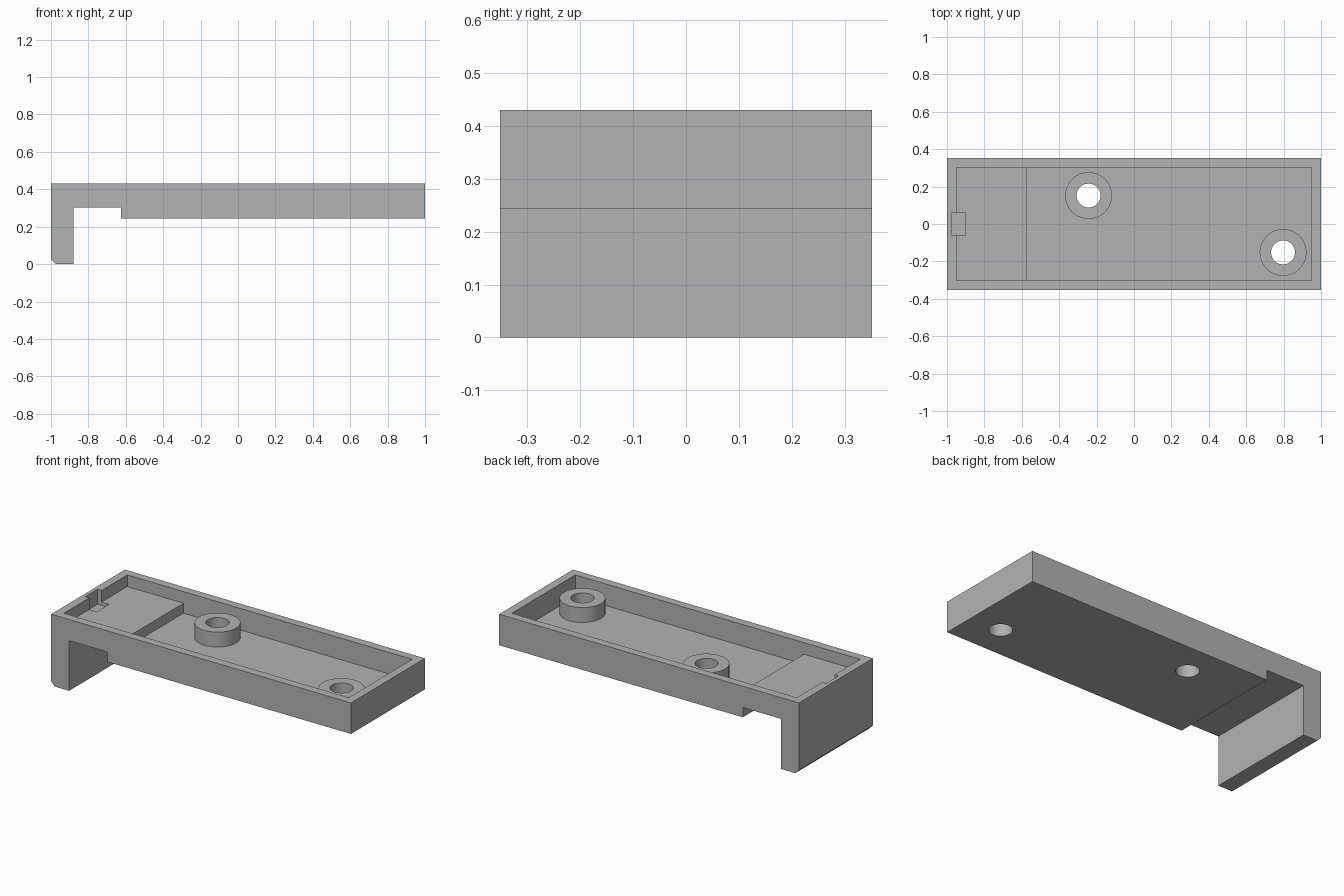
import bpy
import bmesh
import math

default = bpy.data.objects.get("Cube")
if default:
    bpy.data.objects.remove(default, do_unlink=True)

grey = bpy.data.materials.new("plain grey")
grey.use_nodes = True
colour = (0.45, 0.45, 0.45, 1)
grey.diffuse_color = colour
grey.node_tree.nodes["Principled BSDF"].inputs["Base Color"].default_value = colour

HALF_WIDTH, TOP, BOTTOM = 0.352, 0.43, 0.243
FLOOR, SHELF = 0.30, 0.36


def make_object(name, bm):
    bmesh.ops.recalc_face_normals(bm, faces=bm.faces)
    mesh = bpy.data.meshes.new(name)
    bm.to_mesh(mesh)
    bm.free()
    mesh.materials.append(grey)
    obj = bpy.data.objects.new(name, mesh)
    bpy.context.collection.objects.link(obj)
    return obj


def extrusion(name, profile, half_width):
    """Extrude an x-z outline along y, symmetric about y = 0."""
    bm = bmesh.new()
    face = bm.faces.new([bm.verts.new((x, -half_width, z)) for x, z in profile])
    result = bmesh.ops.extrude_face_region(bm, geom=[face])
    moved = [v for v in result["geom"] if isinstance(v, bmesh.types.BMVert)]
    bmesh.ops.translate(bm, verts=moved, vec=(0, 2 * half_width, 0))
    return make_object(name, bm)


def cylinder(name, centre, radius, low, high):
    bm = bmesh.new()
    bmesh.ops.create_cone(bm, cap_ends=True, segments=64, radius1=radius,
                          radius2=radius, depth=high - low)
    bmesh.ops.translate(bm, verts=bm.verts, vec=(*centre, (low + high) / 2))
    return make_object(name, bm)


def combine(target, tool, operation):
    mod = target.modifiers.new(tool.name, "BOOLEAN")
    mod.object, mod.operation, mod.solver = tool, operation, "EXACT"
    bpy.context.view_layer.objects.active = target
    bpy.ops.object.modifier_apply(modifier=mod.name)
    bpy.data.objects.remove(tool, do_unlink=True)


# Body with the hooked end and the relieved underside
tray = extrusion("tray", [
    (-1, TOP), (-1, 0.025), (-0.975, 0), (-0.88, 0), (-0.88, 0.302),
    (-0.625, 0.302), (-0.625, BOTTOM), (1, BOTTOM), (1, TOP)], HALF_WIDTH)

# Stepped pocket: raised shelf over the hook, deeper main floor
pocket = extrusion("pocket_cutter", [
    (-0.95, 0.6), (-0.95, SHELF), (-0.575, SHELF), (-0.575, FLOOR),
    (0.95, FLOOR), (0.95, 0.6)], 0.302)
combine(tray, pocket, "DIFFERENCE")

# Small notch in the end wall and shelf
notch = extrusion("notch_cutter", [
    (-0.977, 0.6), (-0.977, 0.34), (-0.90, 0.34), (-0.90, 0.6)], 0.058)
combine(tray, notch, "DIFFERENCE")

# Screw bosses with through holes
for centre in [(-0.243, 0.152), (0.797, -0.152)]:
    combine(tray, cylinder("boss", centre, 0.125, 0.27, 0.39), "UNION")
    combine(tray, cylinder("hole_cutter", centre, 0.064, 0.1, 0.6), "DIFFERENCE")

# Smooth round walls, sharp edges elsewhere
bpy.ops.object.select_all(action="DESELECT")
tray.select_set(True)
bpy.context.view_layer.objects.active = tray
bpy.ops.object.shade_smooth_by_angle(angle=math.radians(30))
